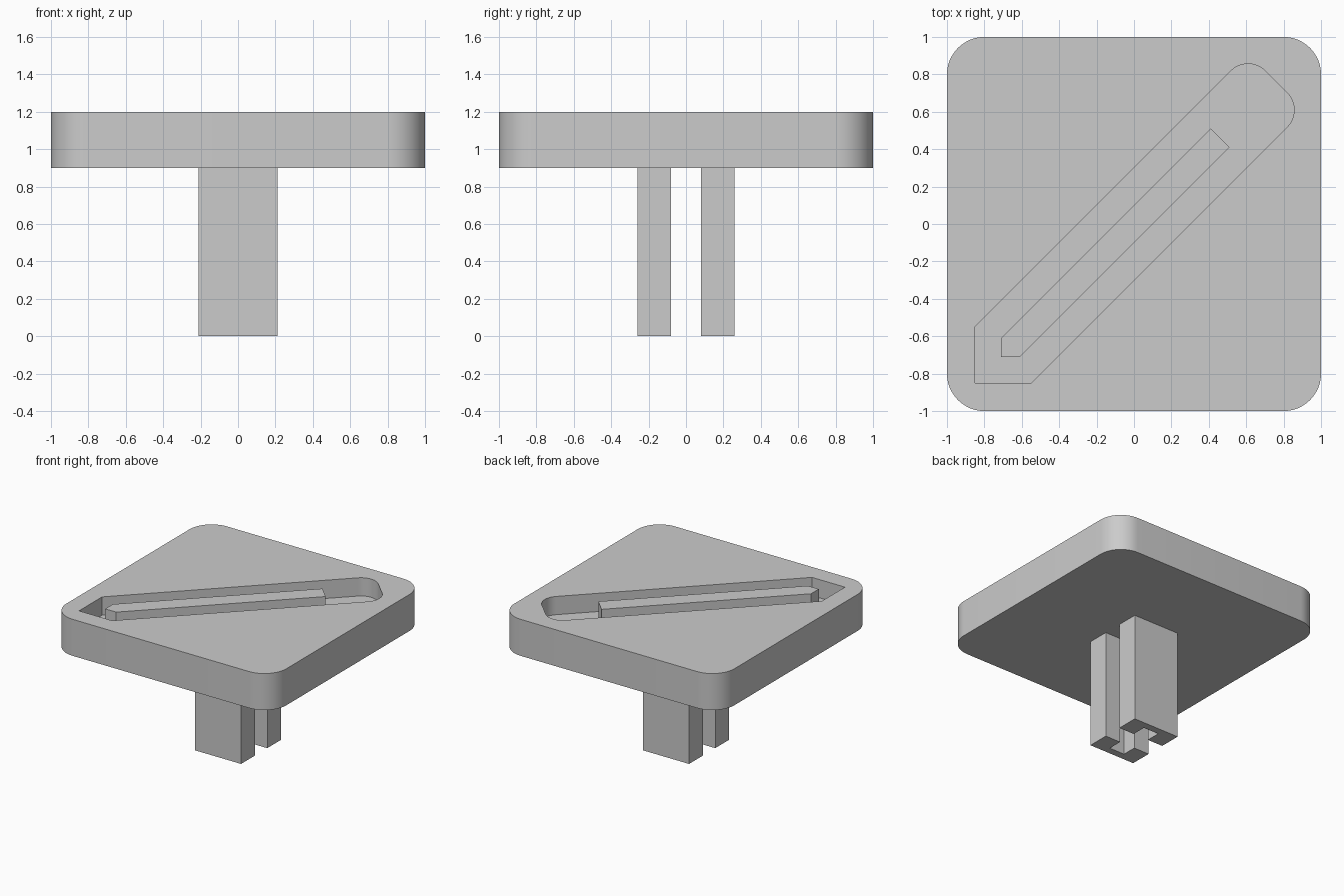
import bpy
import bmesh
from math import cos, sin, pi, sqrt
from mathutils import Matrix

# Remove the default cube
cube = bpy.data.objects.get("Cube")
if cube:
    bpy.data.objects.remove(cube, do_unlink=True)

# Single plastic colour
grey = bpy.data.materials.new("grey_plastic")
grey.use_nodes = True
colour = (0.6, 0.6, 0.6, 1)
grey.diffuse_color = colour
grey.node_tree.nodes["Principled BSDF"].inputs["Base Color"].default_value = colour


def prism(name, outline, z0, z1):
    """Extrude a counter-clockwise outline from z0 up to z1."""
    bm = bmesh.new()
    base = bm.faces.new([bm.verts.new((x, y, z0)) for x, y in outline])
    top = bmesh.ops.extrude_face_region(bm, geom=[base], use_keep_orig=True)["geom"]
    for v in top:
        if isinstance(v, bmesh.types.BMVert):
            v.co.z = z1
    bmesh.ops.recalc_face_normals(bm, faces=bm.faces)
    mesh = bpy.data.meshes.new(name)
    bm.to_mesh(mesh)
    bm.free()
    obj = bpy.data.objects.new(name, mesh)
    bpy.context.collection.objects.link(obj)
    mesh.materials.append(grey)
    return obj


def arc(cx, cy, radius, start, steps=12):
    """Quarter arc, counter-clockwise from the start angle."""
    angles = [start + pi / 2 * i / steps for i in range(steps + 1)]
    return [(cx + radius * cos(a), cy + radius * sin(a)) for a in angles]


# Plate with rounded corners
TOP, BOTTOM, FLOOR = 1.2, 0.9, 1.05
corner = 0.2
c = 1 - corner
outline = []
for i, (sx, sy) in enumerate([(1, 1), (-1, 1), (-1, -1), (1, -1)]):
    outline += arc(sx * c, sy * c, corner, i * pi / 2)
plate = prism("plate", outline, BOTTOM, TOP)

# Diagonal recess: square corner at one end, rounded corners at the other
half, end, r = 0.3 / sqrt(2), 1.075, 0.13
turn = Matrix.Rotation(pi / 4, 2)
tip = arc(end - r, r - half, r, -pi / 2) + arc(end - r, half - r, r, 0)
tip = [(x * turn[0][0] + y * turn[0][1], x * turn[1][0] + y * turn[1][1]) for x, y in tip]
recess = [(-0.85, -0.55), (-0.85, -0.85), (-0.55, -0.85)] + tip
cutter = prism("recess_cutter", recess, FLOOR, TOP + 0.2)
cutter.hide_render = True

cut = plate.modifiers.new("recess", "BOOLEAN")
cut.object = cutter
cut.solver = "EXACT"
bpy.context.view_layer.objects.active = plate
plate.select_set(True)
bpy.ops.object.modifier_apply(modifier=cut.name)
bpy.data.objects.remove(cutter, do_unlink=True)

# Raised bar inside the recess
bar = [(-0.71, -0.71), (-0.61, -0.71), (0.51, 0.41), (0.41, 0.51), (-0.71, -0.61)]
prism("raised_bar", bar, FLOOR - 0.01, TOP)

# Two channel-shaped legs, open towards each other
w, inner, outer, slot, back = 0.21, 0.08, 0.26, 0.07, 0.2
half_leg = [(w, outer), (w, inner), (slot, inner), (slot, back)]
leg = half_leg + [(-x, y) for x, y in reversed(half_leg)]
for name, side in (("back_leg", 1), ("front_leg", -1)):
    prism(name, [(x, y * side) for x, y in leg], 0, BOTTOM)

# Smooth the rounded corners, keep the edges sharp
bpy.ops.object.select_all(action="DESELECT")
plate.select_set(True)
bpy.context.view_layer.objects.active = plate
bpy.ops.object.shade_smooth_by_angle(angle=pi / 6)
